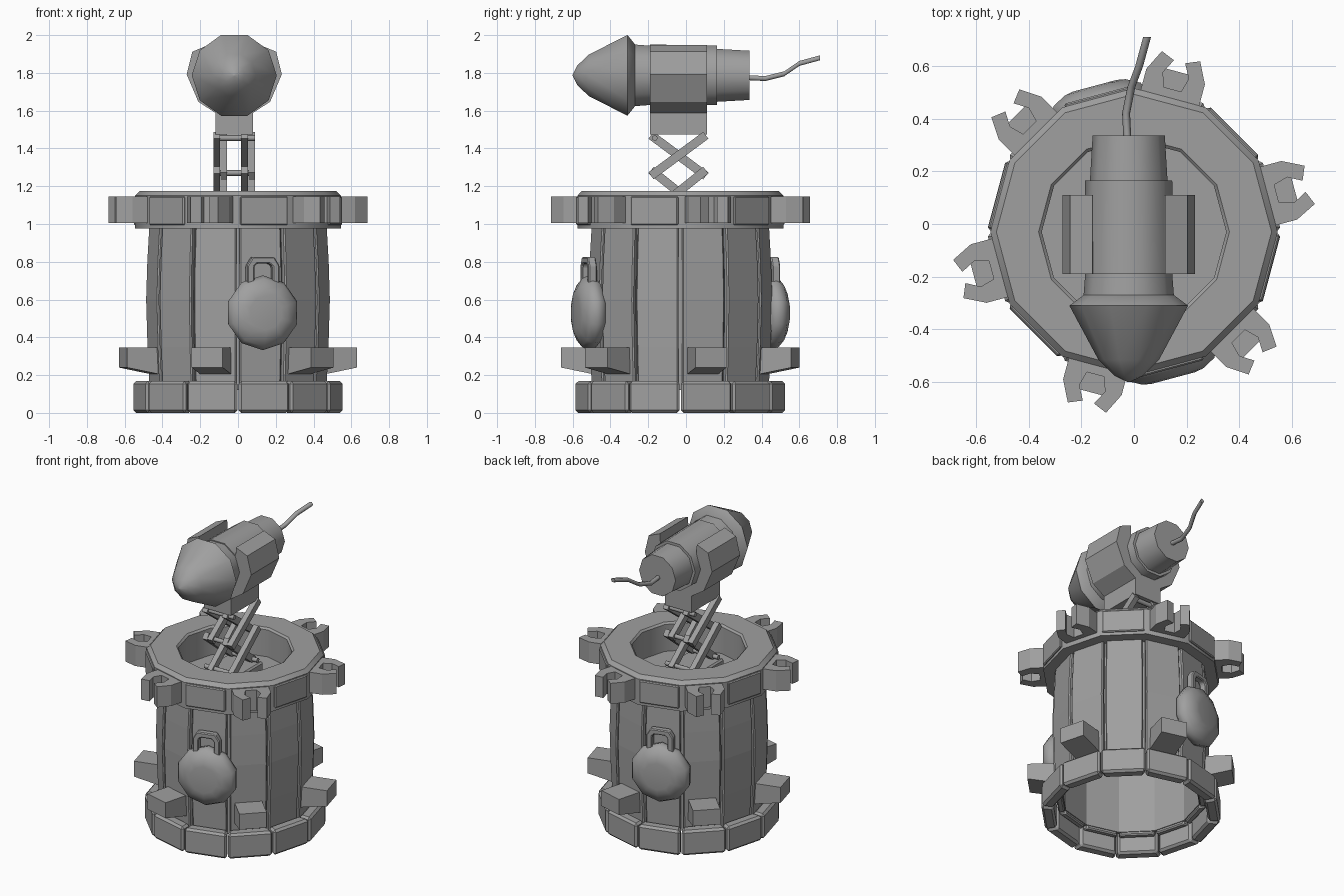
import bpy
from math import sin, cos, tan, pi, radians
from mathutils import Matrix, Vector

cube = bpy.data.objects.get("Cube")
if cube:
    bpy.data.objects.remove(cube, do_unlink=True)

grey = bpy.data.materials.new("plain_grey")
grey.use_nodes = True
colour = (0.35, 0.35, 0.35, 1)
grey.diffuse_color = colour
grey.node_tree.nodes["Principled BSDF"].inputs["Base Color"].default_value = colour

CY = -0.03          # tower axis in y
AX, AZ = -0.02, 1.787   # rocket axis


def loft(name, rings, loop=False, matrix=None, bevel=0, smooth=0):
    """Skin a list of equal-sized rings; loop joins last to first, else ends are capped."""
    n, m = len(rings[0]), len(rings)
    verts = [tuple(p) for r in rings for p in r]
    faces = []
    for i in range(m if loop else m - 1):
        a, b = i * n, (i + 1) % m * n
        for j in range(n):
            k = (j + 1) % n
            faces.append((a + j, a + k, b + k, b + j))
    if not loop:
        faces += [tuple(reversed(range(n))), tuple(range((m - 1) * n, m * n))]
    mesh = bpy.data.meshes.new(name)
    mesh.from_pydata(verts, [], faces)
    if matrix:
        mesh.transform(matrix)
    mesh.materials.append(grey)
    import bmesh
    bm = bmesh.new()
    bm.from_mesh(mesh)
    bmesh.ops.recalc_face_normals(bm, faces=bm.faces)
    bm.to_mesh(mesh)
    bm.free()
    ob = bpy.data.objects.new(name, mesh)
    bpy.context.collection.objects.link(ob)
    if smooth:
        bpy.ops.object.select_all(action='DESELECT')
        ob.select_set(True)
        bpy.context.view_layer.objects.active = ob
        bpy.ops.object.shade_smooth_by_angle(angle=radians(smooth))
    if bevel:
        mod = ob.modifiers.new("bevel", 'BEVEL')
        mod.width = bevel
        mod.segments = 1
        mod.limit_method = 'ANGLE'
    return ob


def prism(name, pts, lo, hi, **kw):
    """Extrude an x-y outline from z = lo to z = hi."""
    return loft(name, [[(x, y, z) for x, y in pts] for z in (lo, hi)], **kw)


def box(name, x, y, z, **kw):
    pts = [(x[0], y[0]), (x[1], y[0]), (x[1], y[1]), (x[0], y[1])]
    return prism(name, pts, z[0], z[1], **kw)


def lathe(name, profile, sides, **kw):
    """Spin (radius, z) points about z."""
    rings = [[(r * cos(2 * pi * j / sides), r * sin(2 * pi * j / sides), z)
              for j in range(sides)] for r, z in profile]
    return loft(name, rings, **kw)


def radial(deg):
    """Frame with local x pointing outward from the tower axis."""
    return Matrix.Translation((0, CY, 0)) @ Matrix.Rotation(radians(deg), 4, 'Z')


def panel(name, deg, heights, thick, gap, **kw):
    """Flat wall segment filling one of twelve sides; heights holds (apothem, z)."""
    t = tan(pi / 12)
    rings = []
    for a, z in heights:
        o, i = a * t - gap, (a - thick) * t - gap
        rings.append([(a, -o, z), (a, o, z), (a - thick, i, z), (a - thick, -i, z)])
    loft(name, rings, matrix=radial(deg), **kw)


# Tower wall, foot ring and inner lining
for i in range(12):
    deg = 15 + 30 * i
    panel(f"wall_plank_{i}", deg,
          [(0.455, 0.1), (0.467, 0.35), (0.474, 0.6), (0.468, 0.8), (0.457, 1.0)],
          0.04, 0.009, bevel=0.008)
    panel(f"foot_segment_{i}", deg, [(0.54, 0), (0.54, 0.168)], 0.075, 0.004, bevel=0.014)
lathe("wall_lining", [(0.445, 0.12), (0.445, 0.99), (0.425, 0.99), (0.425, 0.12)], 12,
      loop=True, matrix=radial(0))

# Top ring and deck
lathe("top_ring", [(0.35, 0.975), (0.545, 0.975), (0.545, 1.15), (0.522, 1.174),
                   (0.362, 1.174), (0.35, 1.162)], 12, loop=True, matrix=radial(0), smooth=35)
lathe("deck", [(0.44, 0.955), (0.44, 0.98)], 12, matrix=radial(0))

# Claws, pegs and ring plates
half = [(0.5, 0.115), (0.61, 0.115), (0.69, 0.075), (0.668, 0.022), (0.615, 0.05), (0.56, 0.035)]
claw = half + [(u, -t) for u, t in reversed(half)]
for i in range(6):
    deg = 15 + 60 * i
    prism(f"claw_{i}", claw, 1.005, 1.145, matrix=radial(deg))
    peg = [[(u, -0.085, lo), (u, 0.085, lo), (u, 0.085, 0.345), (u, -0.085, 0.345)]
           for u, lo in ((0.43, 0.2), (0.63, 0.24))]
    loft(f"peg_{i}", peg, matrix=radial(deg))
    box(f"ring_plate_{i}", (0.5, 0.538), (-0.13, 0.13), (0.995, 1.145),
        matrix=radial(deg + 30), bevel=0.006)

# Round flasks hung on the front and back
for side, deg in (("front", 285), ("back", 105)):
    out = radial(deg) @ Matrix.Translation((0, 0, 0.53)) @ Matrix.Rotation(pi / 2, 4, 'Y')
    lathe(f"{side}_flask", [(0.15, 0.44), (0.19, 0.47), (0.198, 0.505), (0.18, 0.54),
                            (0.125, 0.568), (0.09, 0.574)], 10, matrix=out, smooth=50)
    # Handle as an upside-down U
    o = [(-0.088, 0.68), (-0.088, 0.78), (-0.06, 0.825), (0.06, 0.825), (0.088, 0.78), (0.088, 0.68)]
    n = [(0.05, 0.68), (0.05, 0.775), (0.035, 0.79), (-0.035, 0.79), (-0.05, 0.775), (-0.05, 0.68)]
    rings = [[(u, t, z) for t, z in o + n] for u in (0.48, 0.525)]
    loft(f"{side}_flask_handle", rings, matrix=radial(deg), bevel=0.006)

# Scissor lift
PY = -0.04
box("lift_base", (AX - 0.12, AX + 0.12), (PY - 0.17, PY + 0.17), (0.975, 1.05), bevel=0.01)
levels = (1.07, 1.27, 1.455)
for k in range(2):
    lo, hi = levels[k], levels[k + 1]
    for side in (-1, 1):
        for d in (-1, 1):
            a, b = Vector((PY - d * 0.125, lo)), Vector((PY + d * 0.125, hi))
            along = (b - a).normalized()
            w = Vector((-along.y, along.x)) * 0.023
            a, b = a - along * 0.025, b + along * 0.025
            x0 = AX + side * 0.074 + d * 0.019
            rings = [[(x, p.x, p.y) for p in (a - w, b - w, b + w, a + w)]
                     for x in (x0 - 0.018, x0 + 0.018)]
            loft(f"lift_arm_{k}_{side}_{d}", rings)
for k, z in enumerate(levels):
    for d in (-1, 1):
        place = Matrix.Translation((AX, PY + d * 0.125, z)) @ Matrix.Rotation(pi / 2, 4, 'Y')
        lathe(f"lift_rod_{k}_{d}", [(0.015, -0.11), (0.015, 0.11)], 8, matrix=place, smooth=50)

# Cradle block and curved side arms
box("cradle_block", (AX - 0.1, AX + 0.1), (-0.19, 0.11), (1.475, 1.64))
arm = [(0.09, -0.205), (0.19, -0.14), (0.252, 0.005), (0.222, 0.125), (0.138, 0.16),
       (0.135, 0.09), (0.15, 0), (0.11, -0.1), (0, -0.15), (0, -0.205)]
for name, s in (("left", 1), ("right", -1)):
    rings = [[(AX + s * x, y, AZ + z) for x, z in arm] for y in (-0.19, 0.11)]
    loft(f"cradle_arm_{name}", rings)

# Rocket: spun about the y axis, ten sides
to_y = Matrix.Translation((AX, 0, AZ)) @ Matrix.Rotation(-pi / 2, 4, 'X')
lathe("rocket_nose", [(0.004, -0.6), (0.055, -0.575), (0.115, -0.515), (0.225, -0.31),
                      (0.172, -0.27)], 10, matrix=to_y, smooth=40)
lathe("rocket_neck", [(0.172, -0.28), (0.162, -0.15)], 10, matrix=to_y, smooth=40)
lathe("rocket_body", [(0.172, -0.19), (0.165, 0.165)], 10, matrix=to_y, smooth=40)
lathe("rocket_tail", [(0.148, 0.15), (0.137, 0.335)], 10, matrix=to_y, smooth=40)

# Fuse wire
path = [(-0.025, 0.32, 1.775), (-0.03, 0.42, 1.77), (-0.01, 0.52, 1.795),
        (0.02, 0.6, 1.85), (0.05, 0.71, 1.88)]
loft("fuse", [[(x + 0.015 * cos(j * pi / 3), y, z + 0.015 * sin(j * pi / 3))
               for j in range(6)] for x, y, z in path], smooth=65)
